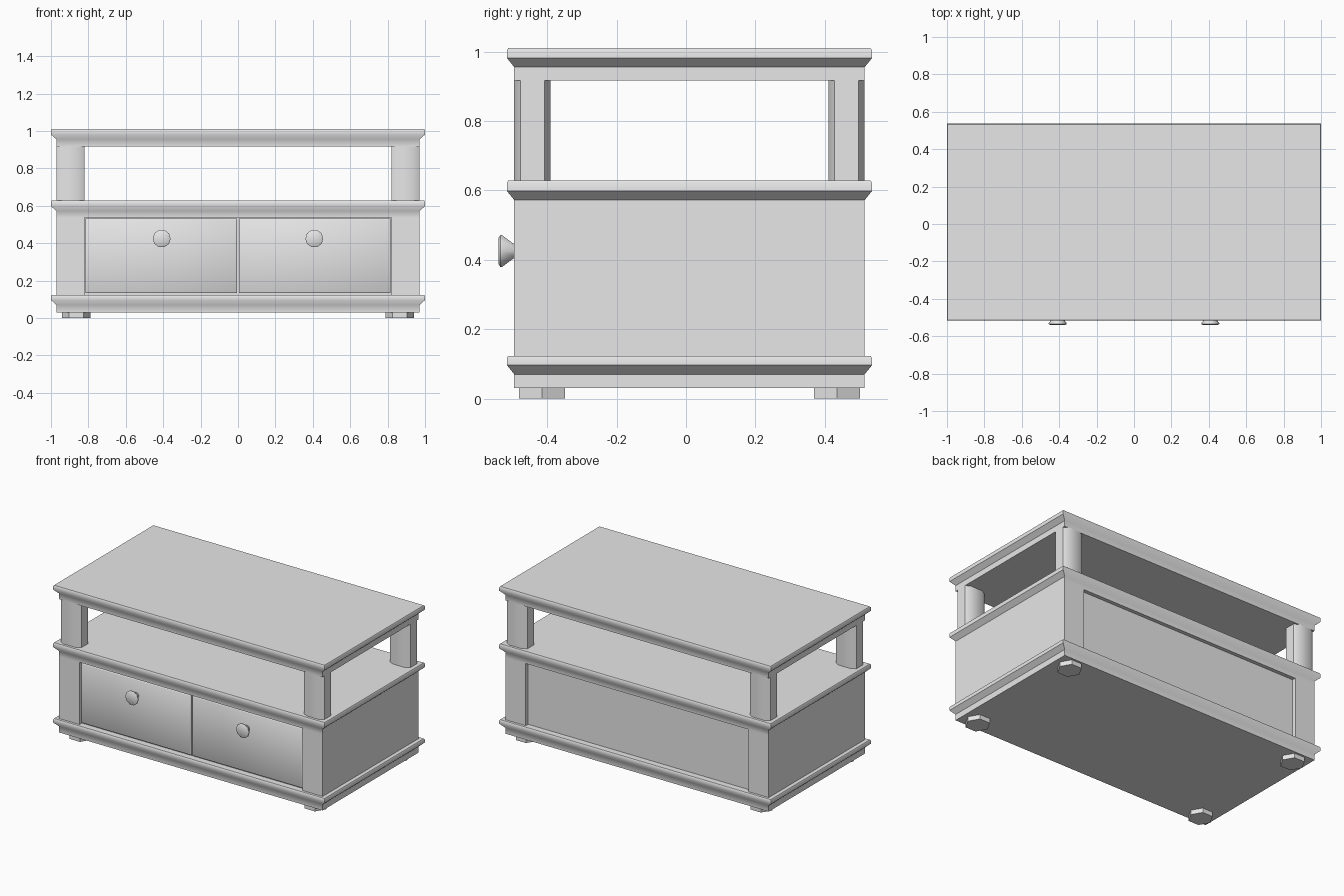
import bpy, bmesh, math
from mathutils import Matrix, Vector

cube = bpy.data.objects.get("Cube")
if cube:
    bpy.data.objects.remove(cube, do_unlink=True)

grey = bpy.data.materials.new("light_grey")
grey.use_nodes = True
colour = (0.8, 0.8, 0.8, 1)
grey.diffuse_color = colour
grey.node_tree.nodes["Principled BSDF"].inputs["Base Color"].default_value = colour

MID_Y = 0.01          # centre of the cabinet in depth
HX, HY = 0.97, 0.505  # half width and half depth of the cabinet
FRONT, BACK = MID_Y - HY, MID_Y + HY


def loft(name, rings, angle=45):
    """Join rings of points with equal counts into a closed, capped solid."""
    bm = bmesh.new()
    loops = [[bm.verts.new(p) for p in ring] for ring in rings]
    for a, b in zip(loops, loops[1:]):
        for i in range(len(a)):
            j = (i + 1) % len(a)
            bm.faces.new((a[i], a[j], b[j], b[i]))
    bm.faces.new(loops[0][::-1])
    bm.faces.new(loops[-1])
    bmesh.ops.recalc_face_normals(bm, faces=bm.faces)
    mesh = bpy.data.meshes.new(name)
    bm.to_mesh(mesh)
    bm.free()
    mesh.materials.append(grey)
    ob = bpy.data.objects.new(name, mesh)
    bpy.context.collection.objects.link(ob)
    bpy.ops.object.select_all(action='DESELECT')
    ob.select_set(True)
    bpy.context.view_layer.objects.active = ob
    bpy.ops.object.shade_smooth_by_angle(angle=math.radians(angle))
    return ob


def rect(cx, cy, hx, hy, z):
    return [(cx - hx, cy - hy, z), (cx + hx, cy - hy, z),
            (cx + hx, cy + hy, z), (cx - hx, cy + hy, z)]


def box(name, x0, x1, y0, y1, z0, z1):
    cx, cy, hx, hy = (x0 + x1) / 2, (y0 + y1) / 2, (x1 - x0) / 2, (y1 - y0) / 2
    return loft(name, [rect(cx, cy, hx, hy, z) for z in (z0, z1)])


def moulded_slab(name, z0, flare, top):
    """Slab with a flared rim that overhangs the cabinet."""
    steps = [(z0, 0, 0), (flare, 0, 0), (flare + 0.026, 0.03, 0.021),
             (top - 0.006, 0.03, 0.021), (top, 0.026, 0.017)]
    loft(name, [rect(0, MID_Y, HX + dx, HY + dy, z) for z, dx, dy in steps])


# Three moulded slabs
moulded_slab("base_slab", 0.03, 0.07, 0.123)
moulded_slab("middle_shelf", 0.537, 0.572, 0.628)
moulded_slab("table_top", 0.917, 0.955, 1.01)

# Cabinet core with raised corner stiles, leaving recesses front and back
RECESS = 0.025
box("cabinet_core", -HX, HX, FRONT + RECESS, BACK - RECESS, 0.12, 0.54)
for side, s in (("left", 1), ("right", -1)):
    x0, x1 = sorted((s * 0.82, s * HX))
    box(side + "_front_stile", x0, x1, FRONT, FRONT + RECESS, 0.12, 0.54)
    box(side + "_back_stile", x0, x1, BACK - RECESS, BACK, 0.12, 0.54)

    # Drawer front with softened edges
    rings = []
    for y, inset in ((FRONT + RECESS, 0), (FRONT + 0.011, 0), (FRONT + 0.006, 0.007)):
        a, b = s * (0.005 + inset), s * (0.815 - inset)
        lo, hi = 0.133 + inset, 0.532 - inset
        rings.append([(a, y, lo), (b, y, lo), (b, y, hi), (a, y, hi)])
    loft(side + "_drawer", rings)

    # Tapered knob
    rings = []
    for y, r in ((FRONT + 0.008, 0.02), (FRONT - 0.003, 0.023), (-0.53, 0.048),
                 (-0.535, 0.048), (-0.54, 0.04)):
        rings.append([(s * 0.408 + r * math.cos(t), y, 0.425 + r * math.sin(t))
                      for t in (math.tau * i / 10 for i in range(10))])
    loft(side + "_knob", rings)

    for end, e in (("front", -1), ("back", 1)):
        # Upper post with softened corners
        cx, cy = s * 0.895, MID_Y + e * (HY - 0.0525)
        hx, hy, bx, by = 0.075, 0.0525, 0.03, 0.018
        outline = [(-hx, by - hy), (bx - hx, -hy), (hx - bx, -hy), (hx, by - hy),
                   (hx, hy - by), (hx - bx, hy), (bx - hx, hy), (-hx, hy - by)]
        loft(f"{side}_{end}_post",
             [[(cx + x, cy + y, z) for x, y in outline] for z in (0.625, 0.92)])

        # Six-sided foot
        fx, fy = s * 0.865, MID_Y + e * 0.425
        hexagon = [(fx + 0.076 * math.cos(t), fy + 0.076 * math.sin(t))
                   for t in (math.tau * i / 6 for i in range(6))]
        loft(f"{side}_{end}_foot", [[(x, y, z) for x, y in hexagon] for z in (0, 0.032)])
